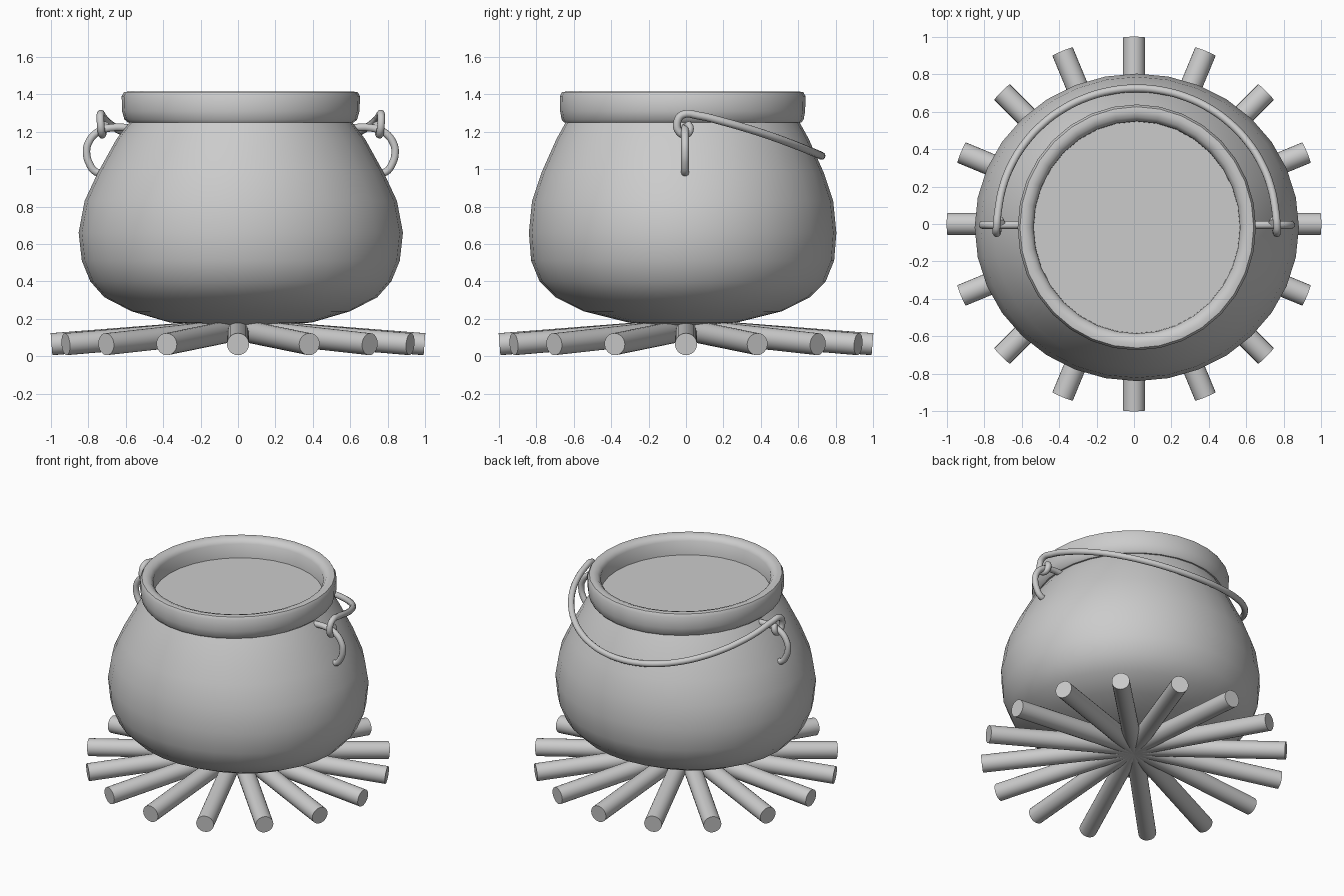
import bpy, bmesh, math
from mathutils import Vector

if "Cube" in bpy.data.objects:
    bpy.data.objects.remove(bpy.data.objects["Cube"])

CX, CY = 0.015, -0.018  # pot axis


def finish(bm, name, angle=40):
    bmesh.ops.recalc_face_normals(bm, faces=bm.faces)
    me = bpy.data.meshes.new(name)
    bm.to_mesh(me)
    bm.free()
    ob = bpy.data.objects.new(name, me)
    bpy.context.collection.objects.link(ob)
    bpy.ops.object.select_all(action='DESELECT')
    ob.select_set(True)
    bpy.context.view_layer.objects.active = ob
    bpy.ops.object.shade_smooth_by_angle(angle=math.radians(angle))
    return ob


def lathe(name, profile, cap_first=False, cap_last=False, n=32):
    """Loft elliptical rings given as (z, radius x, radius y)."""
    bm = bmesh.new()
    rings = []
    for z, rx, ry in profile:
        rings.append([bm.verts.new((CX + rx * math.cos(2 * math.pi * i / n),
                                    CY + ry * math.sin(2 * math.pi * i / n), z))
                      for i in range(n)])
    for a, b in zip(rings, rings[1:]):
        for i in range(n):
            j = (i + 1) % n
            bm.faces.new((a[i], a[j], b[j], b[i]))
    if cap_first:
        bm.faces.new(rings[0])
    if cap_last:
        bm.faces.new(rings[-1])
    return finish(bm, name)


def rod(name, points, radius):
    """Round bar along a smooth path."""
    cu = bpy.data.curves.new(name, 'CURVE')
    cu.dimensions = '3D'
    cu.bevel_depth = radius
    cu.bevel_resolution = 3
    cu.resolution_u = 4
    cu.use_fill_caps = True
    sp = cu.splines.new('BEZIER')
    sp.bezier_points.add(len(points) - 1)
    for bp, p in zip(sp.bezier_points, points):
        bp.co = p
        bp.handle_left_type = bp.handle_right_type = 'AUTO'
    ob = bpy.data.objects.new(name, cu)
    bpy.context.collection.objects.link(ob)
    bpy.ops.object.select_all(action='DESELECT')
    ob.select_set(True)
    bpy.context.view_layer.objects.active = ob
    bpy.ops.object.convert(target='MESH')
    bpy.ops.object.shade_smooth_by_angle(angle=math.radians(40))


# Pot belly and rolled rim
lathe("pot_body", [
    (0.165, 0.20, 0.18), (0.18, 0.38, 0.29), (0.24, 0.585, 0.53),
    (0.315, 0.73, 0.68), (0.40, 0.805, 0.765), (0.51, 0.85, 0.81),
    (0.66, 0.867, 0.822), (0.83, 0.835, 0.805), (0.98, 0.765, 0.755),
    (1.16, 0.665, 0.675), (1.25, 0.595, 0.625)], cap_first=True)
lathe("pot_rim", [
    (1.25, 0.54, 0.56), (1.25, 0.605, 0.635), (1.265, 0.622, 0.647),
    (1.31, 0.635, 0.655), (1.39, 0.637, 0.657), (1.411, 0.625, 0.645),
    (1.415, 0.60, 0.62), (1.405, 0.57, 0.59), (1.38, 0.552, 0.568),
    (1.25, 0.55, 0.565)])

# Flat surface of the contents
lathe("brew_surface", [(1.28, 0.556, 0.571)], cap_first=True)

# Ear loops on both sides
for side, s in (("right", 1), ("left", -1)):
    rod("ear_" + side, [(CX + s * x, -0.005, z) for x, z in (
        (0.57, 1.22), (0.70, 1.22), (0.77, 1.195), (0.815, 1.14), (0.825, 1.09),
        (0.81, 1.03), (0.775, 0.985), (0.73, 0.98))], 0.021)

# Bail handle: curled hook, swept arc resting at the back, curled hook
hook = [(0.725, 0.005, 1.245), (0.735, 0.022, 1.215), (0.74, 0.0, 1.185),
        (0.745, -0.037, 1.20), (0.75, -0.047, 1.25), (0.75, -0.02, 1.29)]
arc = []
for i in range(17):
    a = math.pi * (0.03 + 0.94 * i / 16)
    y = 0.725 * math.sin(a)
    arc.append((CX + 0.745 * math.cos(a), y, 1.30 - 0.2 * y - 0.16 * y * y))
path = [(CX + x, y, z) for x, y, z in hook] + arc
path += [(CX - x, y, z) for x, y, z in reversed(hook)]
rod("bail_handle", path, 0.021)

# Firewood: sixteen logs leaning in to the centre
for k in range(16):
    a = 2 * math.pi * k / 16
    outer = Vector((0.997 * math.cos(a), 0.997 * math.sin(a), 0.064))
    inner = Vector((0, 0, 0.142))
    axis = inner - outer
    bm = bmesh.new()
    bmesh.ops.create_cone(bm, cap_ends=True, segments=24, radius1=0.059,
                          radius2=0.059, depth=axis.length)
    m = axis.to_track_quat('Z', 'Y').to_matrix().to_4x4()
    m.translation = (outer + inner) / 2
    bm.transform(m)
    finish(bm, "log_%02d" % (k + 1))
